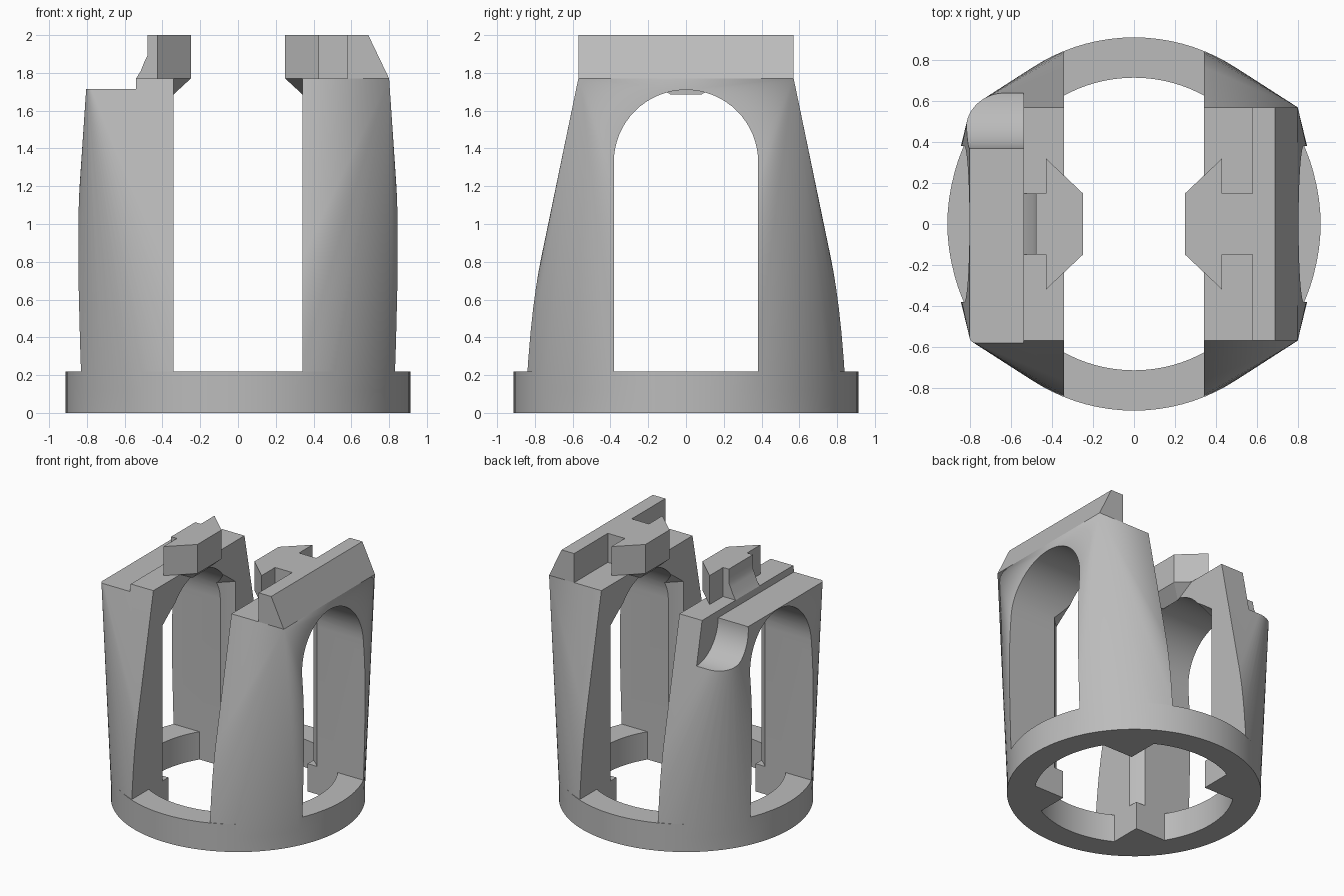
import bpy, bmesh
from math import sin, cos, pi

cube = bpy.data.objects.get("Cube")
if cube:
    bpy.data.objects.remove(cube)

grey = bpy.data.materials.new("plain grey")
grey.use_nodes = True
COLOUR = (0.5, 0.5, 0.5, 1)
grey.diffuse_color = COLOUR
grey.node_tree.nodes["Principled BSDF"].inputs["Base Color"].default_value = COLOUR

SLOT, ARCH = 0.342, 0.382      # half widths of the two openings
SILL, TOP = 0.22, 1.77         # base ring top, beam top
HX, HY = 0.80, 0.57            # half size of the rectangular top
OUTER, INNER = 0.912, 0.715    # base ring radii


def hull(name, points):
    """Solid convex hull of a set of points."""
    bm = bmesh.new()
    for p in points:
        bm.verts.new(p)
    res = bmesh.ops.convex_hull(bm, input=bm.verts)
    junk = {g for g in res["geom_interior"] + res["geom_unused"]
            if isinstance(g, bmesh.types.BMVert)}
    bmesh.ops.delete(bm, geom=list(junk), context='VERTS')
    bmesh.ops.dissolve_limit(bm, angle_limit=0.001, verts=bm.verts, edges=bm.edges)
    return finish(name, bm)


def prism(name, outline, axis, lo, hi):
    """Extrude a 2D outline along an axis; the outline uses the other two axes in order."""
    bm = bmesh.new()

    def place(p, d):
        q = list(p)
        q.insert("xyz".index(axis), d)
        return q
    face = bm.faces.new([bm.verts.new(place(p, lo)) for p in outline])
    ext = bmesh.ops.extrude_face_region(bm, geom=[face])
    for v in ext["geom"]:
        if isinstance(v, bmesh.types.BMVert):
            v.co["xyz".index(axis)] = hi
    return finish(name, bm)


def finish(name, bm):
    bmesh.ops.recalc_face_normals(bm, faces=bm.faces)
    mesh = bpy.data.meshes.new(name)
    bm.to_mesh(mesh)
    bm.free()
    mesh.materials.append(grey)
    ob = bpy.data.objects.new(name, mesh)
    bpy.context.collection.objects.link(ob)
    return ob


def box(name, x0, x1, y0, y1, z0, z1):
    return prism(name, [(x0, y0), (x1, y0), (x1, y1), (x0, y1)], 'z', z0, z1)


def arc(r, cx=0, cy=0, start=0, end=2 * pi, n=96):
    return [(cx + r * cos(start + (end - start) * i / n),
             cy + r * sin(start + (end - start) * i / n)) for i in range(n)]


def ring(r, z):
    return [(x, y, z) for x, y in arc(r)]


def combine(ob, other, operation):
    """Apply a boolean and discard the helper."""
    other.hide_render = True
    mod = ob.modifiers.new("bool", 'BOOLEAN')
    mod.operation, mod.object, mod.solver = operation, other, 'EXACT'
    bpy.ops.object.select_all(action='DESELECT')
    bpy.context.view_layer.objects.active = ob
    ob.select_set(True)
    bpy.ops.object.modifier_apply(modifier=mod.name)
    bpy.data.objects.remove(other)


# Body: round base blending to a rectangular top
body = hull("pillar_frame", ring(OUTER, 0.12) +
            [(sx * HX, sy * HY, TOP) for sx in (-1, 1) for sy in (-1, 1)])
combine(body, prism("base", arc(OUTER), 'z', 0, SILL), 'UNION')

# Open slot front to back, arched opening side to side
combine(body, box("slot_cutter", -SLOT, SLOT, -2, 2, SILL, 3), 'DIFFERENCE')
arch = [(-ARCH, SILL), (ARCH, SILL)] + arc(ARCH, 0, 1.71 - ARCH, 0, pi, 32) + [(-ARCH, 1.71 - ARCH)]
combine(body, prism("arch_cutter", arch, 'x', -2, 2), 'DIFFERENCE')

# Bore of the base ring, leaving the four pillar corners as tabs
for hx, hy in ((SLOT, 2), (2, ARCH)):
    bore = prism("bore_cutter", arc(INNER), 'z', -0.2, SILL + 0.02)
    combine(bore, box("cross", -hx, hx, -hy, hy, -1, 1), 'INTERSECT')
    combine(body, bore, 'DIFFERENCE')

# Cavity that trims the inner pillar corners above the tabs
combine(body, hull("cavity_cutter", ring(0.57, SILL) + ring(0.57, 1.45) + ring(0.3, 1.72)),
        'DIFFERENCE')

# Lowered shelf and scooped corner on the right beam
combine(body, box("shelf_cutter", -2, -0.54, -2, 2, 1.715, 3), 'DIFFERENCE')
combine(body, prism("scoop_cutter", arc(0.28, 0.65, 1.715), 'x', -2, -0.54), 'DIFFERENCE')

# Left rail with a bevelled outer face
rail = prism("left_rail", [(0.58, TOP), (HX, TOP), (0.69, 2), (0.58, 2)], 'y', -HY, HY)

# Arrow shaped catches; the left one runs into the rail
left_catch = prism("left_catch", [
    (0.25, -0.15), (0.43, -0.32), (0.43, -0.15), (0.58, -0.15),
    (0.58, 0.15), (0.43, 0.15), (0.43, 0.32), (0.25, 0.15)], 'z', TOP, 2)
right_catch = prism("right_catch", [
    (-0.25, -0.15), (-0.43, -0.32), (-0.43, 0.32), (-0.25, 0.15)], 'z', TOP, 2)
right_neck = prism("right_neck", [
    (-0.43, TOP), (-0.54, TOP), (-0.515, 1.81), (-0.495, 1.86),
    (-0.48, 1.89), (-0.48, 2), (-0.43, 2)], 'y', -0.15, 0.15)

# Tapered supports under the catches
parts = [body, rail, left_catch, right_catch, right_neck]
for side, s in (("left", 1), ("right", -1)):
    parts.append(hull(side + "_catch_support", [
        p for k in (-1, 1) for p in (
            (s * 0.25, k * 0.15, TOP), (s * SLOT, k * 0.235, TOP), (s * SLOT, k * 0.08, 1.685))]))

# Smooth curved walls, keep crisp edges
bpy.ops.object.select_all(action='DESELECT')
for ob in parts:
    ob.select_set(True)
bpy.context.view_layer.objects.active = body
bpy.ops.object.shade_smooth_by_angle(angle=0.5)
